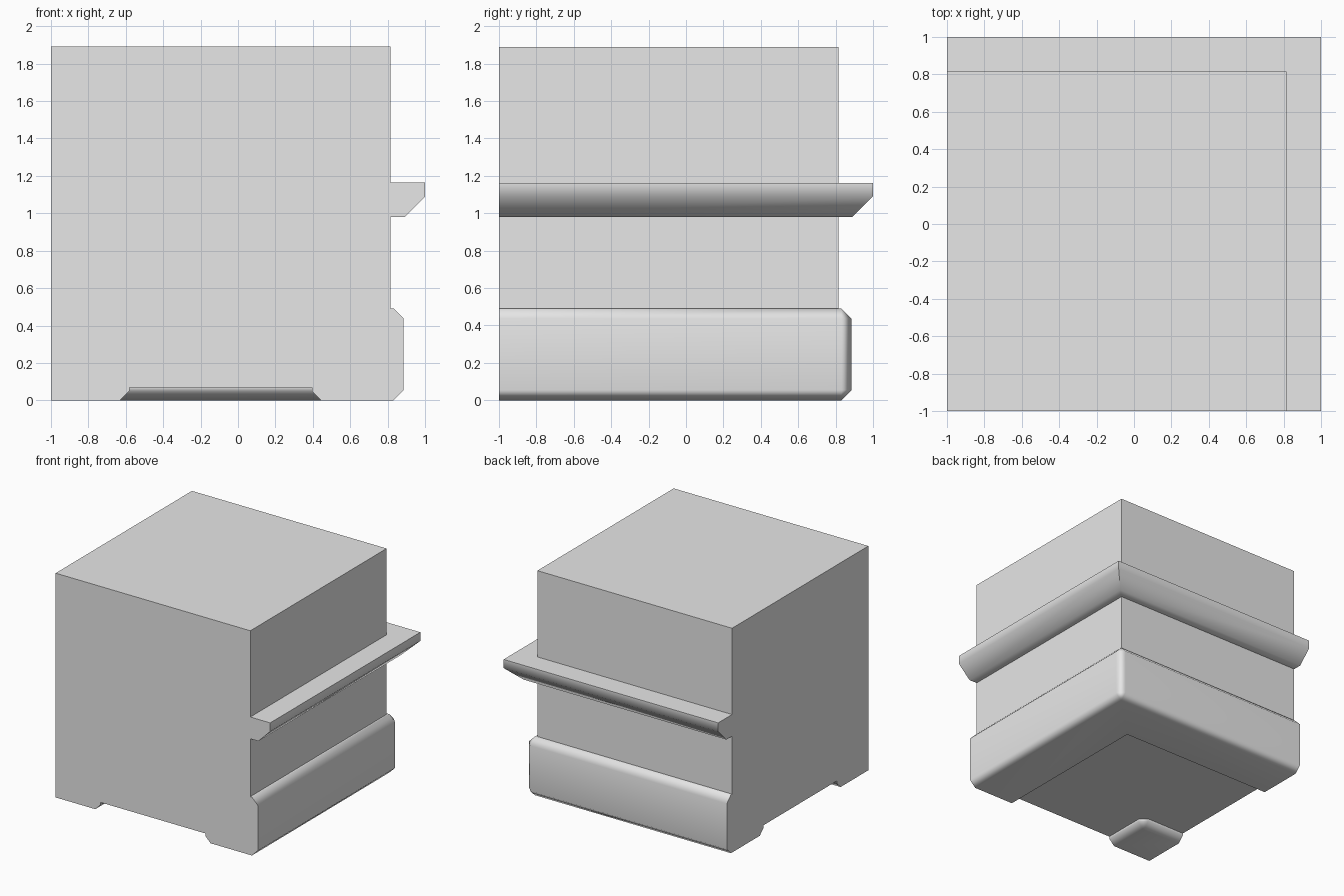
import bpy, bmesh, math

cube = bpy.data.objects.get("Cube")
if cube:
    bpy.data.objects.remove(cube, do_unlink=True)

grey = bpy.data.materials.new("light grey")
grey.use_nodes = True
grey.diffuse_color = (0.8, 0.8, 0.8, 1)
grey.node_tree.nodes["Principled BSDF"].inputs["Base Color"].default_value = (0.8, 0.8, 0.8, 1)


def loft(name, rings):
    """Closed solid through rings of equal point count, bottom to top."""
    bm = bmesh.new()
    loops = [[bm.verts.new(p) for p in ring] for ring in rings]
    n = len(loops[0])
    for low, high in zip(loops, loops[1:]):
        for i in range(n):
            j = (i + 1) % n
            bm.faces.new((low[i], low[j], high[j], high[i]))
    bm.faces.new(loops[0][::-1])
    bm.faces.new(loops[-1])
    bmesh.ops.remove_doubles(bm, verts=bm.verts, dist=0.0001)
    bmesh.ops.recalc_face_normals(bm, faces=bm.faces)
    mesh = bpy.data.meshes.new(name)
    bm.to_mesh(mesh)
    bm.free()
    mesh.materials.append(grey)
    obj = bpy.data.objects.new(name, mesh)
    bpy.context.collection.objects.link(obj)
    return obj


def block_ring(d, c, z):
    """Square from the flat sides out to d, outer corner cut by c."""
    return [(-1, -1, z), (d, -1, z), (d, d - c, z), (d - c, d, z), (-1, d, z)]


def recess_ring(f, c, i, z):
    """Underside recess between the corner foot (to f) and the base strips (from i)."""
    e = -1.1
    return [(e, f, z), (f - c, f, z), (f, f - c, z), (f, e, z), (i, e, z), (i, i, z), (e, i, z)]


# Wall corner with chamfered base and projecting ledge
WALL, BASE, CH = 0.815, 0.885, 0.055
levels = [
    (BASE - CH, 0, 0), (BASE, CH, CH), (BASE, CH, 0.437), (BASE - CH, 0, 0.492),
    (WALL, 0, 0.492), (WALL, 0, 0.98),
    (0.89, 0, 0.98), (1, 0, 1.09), (1, 0, 1.163),
    (WALL, 0, 1.163), (WALL, 0, 1.89),
]
block = loft("wall_corner_block", [block_ring(*level) for level in levels])

# Recess under the block, leaving a small foot and two base strips
cutter = loft("recess_cutter", [
    recess_ring(-0.645, 0, 0.46, -0.015),
    recess_ring(-0.58, CH, 0.395, 0.05),
    recess_ring(-0.58, CH, 0.395, 0.07),
])
cutter.hide_render = True
cut = block.modifiers.new("recess", "BOOLEAN")
cut.operation = "DIFFERENCE"
cut.solver = "EXACT"
cut.object = cutter
bpy.ops.object.select_all(action="DESELECT")
block.select_set(True)
bpy.context.view_layer.objects.active = block
bpy.ops.object.modifier_apply(modifier=cut.name)
bpy.data.objects.remove(cutter, do_unlink=True)

# Merge flat areas, then shade the chamfers softly
bm = bmesh.new()
bm.from_mesh(block.data)
bmesh.ops.dissolve_limit(bm, angle_limit=math.radians(1), verts=bm.verts, edges=bm.edges)
bm.to_mesh(block.data)
bm.free()
bpy.ops.object.shade_smooth_by_angle(angle=math.radians(50))
soft = block.modifiers.new("soft chamfers", "WEIGHTED_NORMAL")
soft.keep_sharp = True
